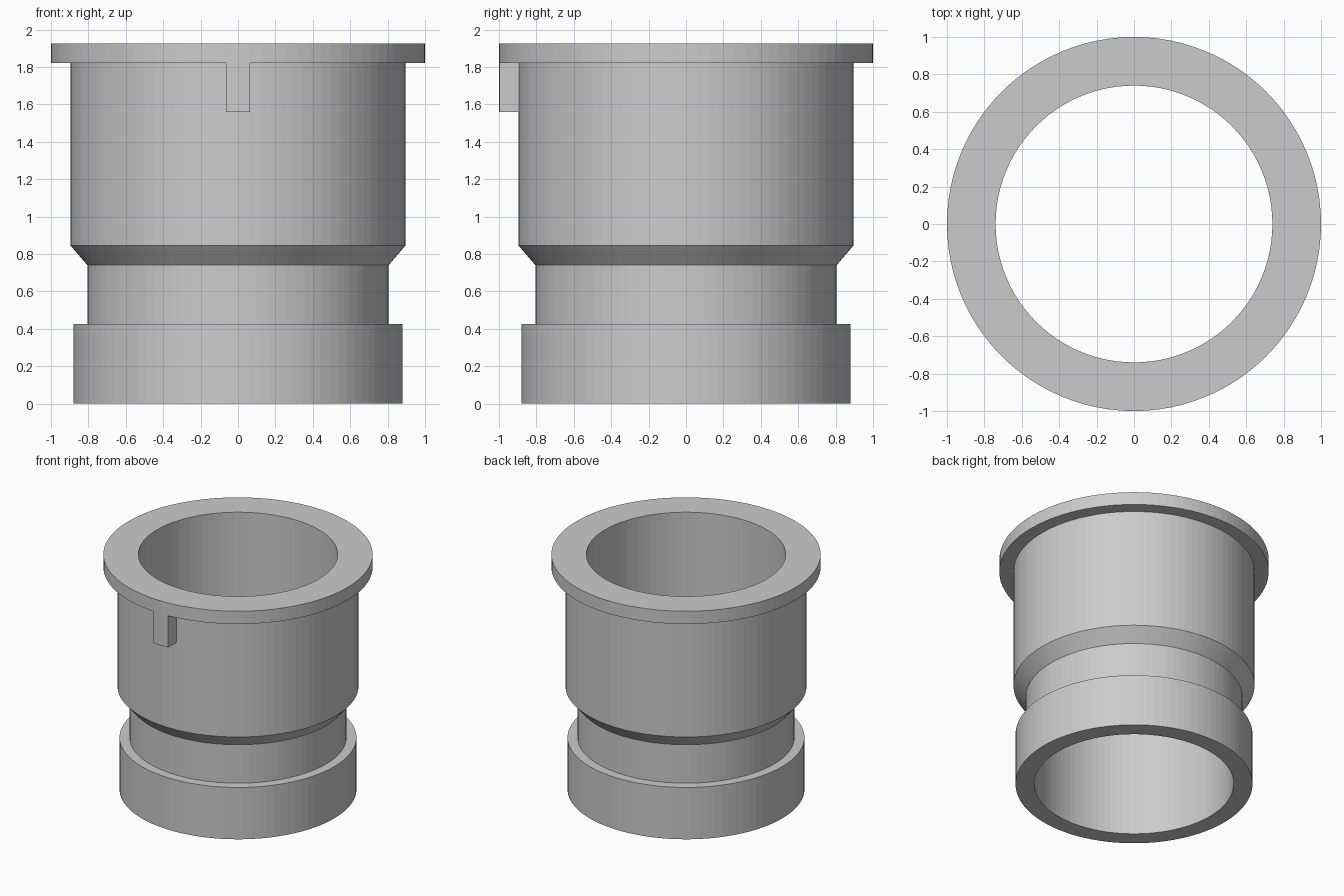
import bpy, bmesh, math

if "Cube" in bpy.data.objects:
    bpy.data.objects.remove(bpy.data.objects["Cube"])

SEGMENTS = 96
grey = bpy.data.materials.new("plain grey")
grey.diffuse_color = (0.6, 0.6, 0.6, 1)
grey.use_nodes = True
grey.node_tree.nodes["Principled BSDF"].inputs["Base Color"].default_value = grey.diffuse_color


def finish(name, bm):
    """Turn a bmesh into a named grey object."""
    bmesh.ops.recalc_face_normals(bm, faces=bm.faces)
    mesh = bpy.data.meshes.new(name)
    bm.to_mesh(mesh)
    bm.free()
    mesh.materials.append(grey)
    obj = bpy.data.objects.new(name, mesh)
    bpy.context.collection.objects.link(obj)
    return obj


def revolve(name, profile):
    """Spin a closed (radius, height) profile around z."""
    bm = bmesh.new()
    rings = []
    for i in range(SEGMENTS):
        a = 2 * math.pi * i / SEGMENTS
        rings.append([bm.verts.new((r * math.cos(a), r * math.sin(a), z))
                      for r, z in profile])
    n = len(profile)
    for i in range(SEGMENTS):
        p, q = rings[i], rings[(i + 1) % SEGMENTS]
        for j in range(n):
            k = (j + 1) % n
            bm.faces.new((p[j], q[j], q[k], p[k]))
    return finish(name, bm)


# Hollow sleeve: base collar, neck, chamfer, barrel and top flange
revolve("flanged_sleeve", [
    (0.74, 0), (0.88, 0), (0.88, 0.425), (0.805, 0.425), (0.805, 0.74),
    (0.895, 0.845), (0.895, 1.82), (1.0, 1.82), (1.0, 1.925), (0.74, 1.925)])

# Locating key under the flange, its front face following the flange rim
bm = bmesh.new()
w = math.sin(2 * math.pi / SEGMENTS)
outline = [(-w, -0.88), (-w, -math.sqrt(1 - w * w)), (0, -1),
           (w, -math.sqrt(1 - w * w)), (w, -0.88)]
base = bm.faces.new([bm.verts.new((x, y, 1.56)) for x, y in outline])
top = bmesh.ops.extrude_face_region(bm, geom=[base])["geom"]
bmesh.ops.translate(bm, vec=(0, 0, 0.26),
                    verts=[v for v in top if isinstance(v, bmesh.types.BMVert)])
if not any(f.normal.z < 0 and f.calc_center_median().z < 1.57 for f in bm.faces):
    pass
finish("locating_key", bm)
